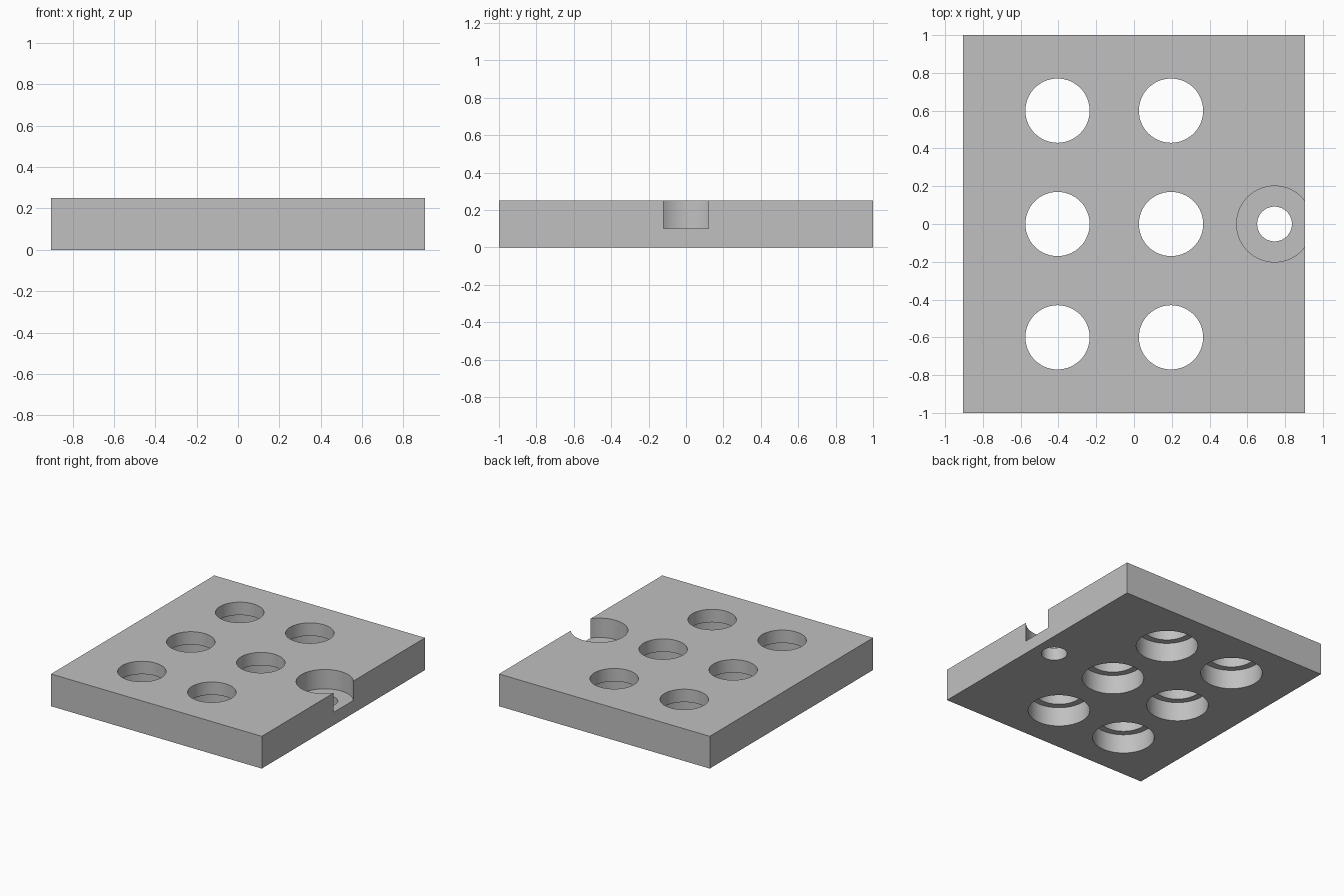
import bpy
import math

HALF_X, HALF_Y, HEIGHT = 0.904, 1.0, 0.25
STEP_Z = 0.15            # depth of the counterbores under the plate
POCKET_FLOOR = 0.10
MARGIN = 0.05            # cutters reach past the surfaces

cube = bpy.data.objects.get("Cube")
if cube:
    bpy.data.objects.remove(cube, do_unlink=True)

grey = bpy.data.materials.new("plain grey")
grey.use_nodes = True
colour = (0.53, 0.53, 0.53, 1)
grey.diffuse_color = colour
grey.node_tree.nodes["Principled BSDF"].inputs["Base Color"].default_value = colour

# Plate
bpy.ops.mesh.primitive_cube_add(size=1, location=(0, 0, HEIGHT / 2))
plate = bpy.context.object
plate.name = "drilled_plate"
plate.scale = (2 * HALF_X, 2 * HALF_Y, HEIGHT)
bpy.ops.object.transform_apply(location=True, rotation=False, scale=True)
plate.data.materials.append(grey)


def drill(x, y, radius, bottom, top):
    """Cut a round hole into the plate between two heights."""
    bpy.ops.mesh.primitive_cylinder_add(
        vertices=96, radius=radius, depth=top - bottom,
        location=(x, y, (top + bottom) / 2))
    cutter = bpy.context.object
    cutter.name = "hole_cutter"
    cutter.hide_render = True
    cutter.data.materials.append(grey)
    cut = plate.modifiers.new("hole", 'BOOLEAN')
    cut.operation = 'DIFFERENCE'
    cut.solver = 'EXACT'
    cut.object = cutter
    bpy.ops.object.select_all(action='DESELECT')
    plate.select_set(True)
    bpy.context.view_layer.objects.active = plate
    bpy.ops.object.modifier_apply(modifier=cut.name)
    bpy.data.objects.remove(cutter, do_unlink=True)


# Stepped holes: narrow above, wide below
for x in (-0.405, 0.196):
    for y in (-0.6, 0, 0.6):
        drill(x, y, 0.22, -MARGIN, STEP_Z)
        drill(x, y, 0.17, -MARGIN, HEIGHT + MARGIN)

# Round pocket breaking through the left edge, with its screw hole
drill(0.744, 0, 0.201, POCKET_FLOOR, HEIGHT + MARGIN)
drill(0.744, 0, 0.092, -MARGIN, HEIGHT + MARGIN)

bpy.ops.object.shade_smooth_by_angle(angle=math.radians(30))
